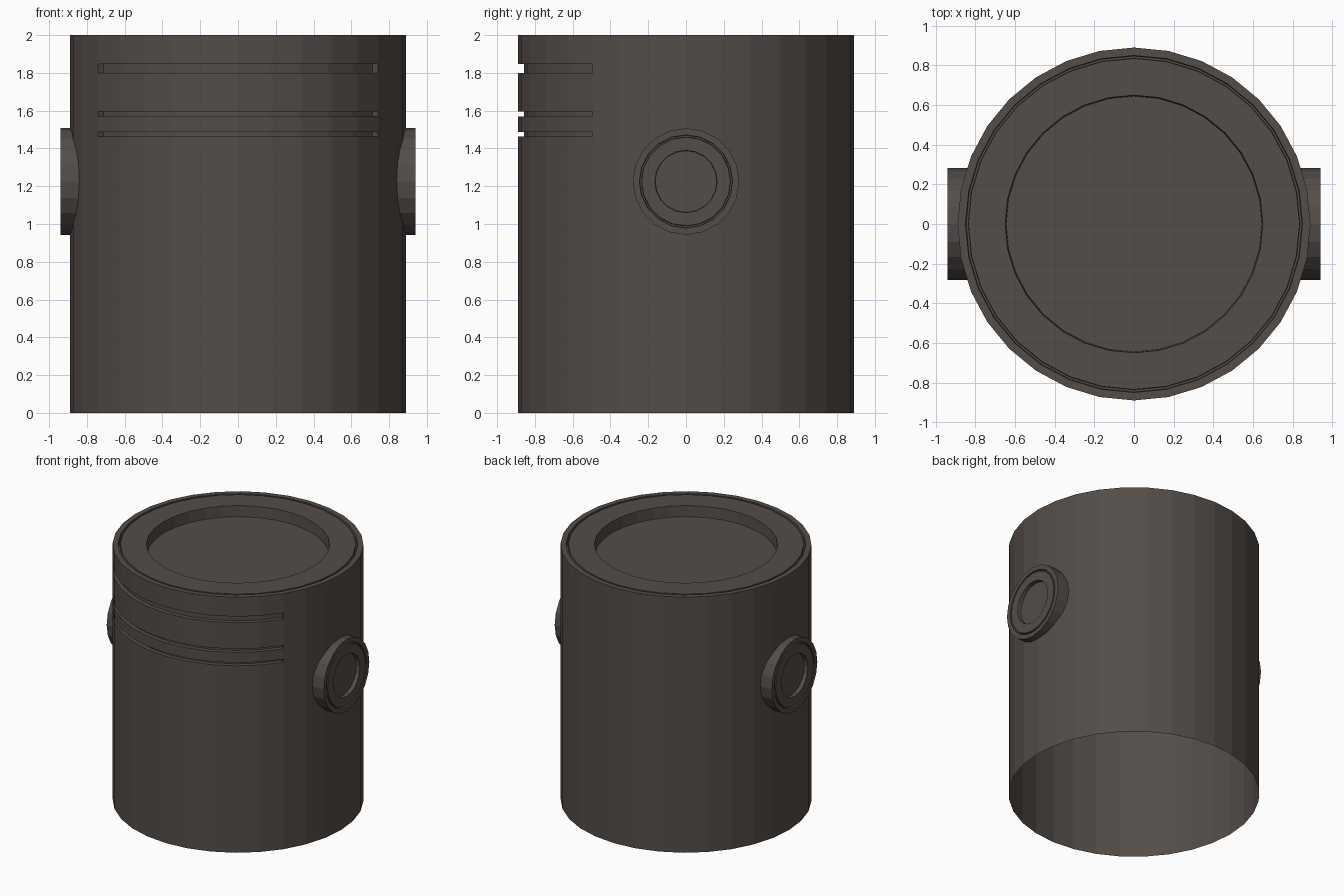
import bpy, bmesh, math
from mathutils import Matrix

if "Cube" in bpy.data.objects:
    bpy.data.objects.remove(bpy.data.objects["Cube"])

metal = bpy.data.materials.new("dark_brown_metal")
metal.diffuse_color = (0.088, 0.074, 0.066, 1)
metal.use_nodes = True
metal.node_tree.nodes["Principled BSDF"].inputs["Base Color"].default_value = metal.diffuse_color


def lathe(bm, profile, sides, cap_start=False, cap_end=True):
    """Revolve (radius, z) points round z; returns the face bands."""
    rings = []
    for r, z in profile:
        angles = [2 * math.pi * i / sides - math.pi / 2 for i in range(sides)]
        rings.append([bm.verts.new((r * math.cos(a), r * math.sin(a), z)) for a in angles])
    bands = []
    for lo, hi in zip(rings, rings[1:]):
        bands.append([bm.faces.new((lo[i], lo[(i + 1) % sides], hi[(i + 1) % sides], hi[i]))
                      for i in range(sides)])
    if cap_start:
        bm.faces.new(rings[0][::-1])
    if cap_end:
        bm.faces.new(rings[-1])
    return bands


def finish(bm, name):
    bm.normal_update()
    me = bpy.data.meshes.new(name)
    bm.to_mesh(me)
    bm.free()
    me.materials.append(metal)
    ob = bpy.data.objects.new(name, me)
    bpy.context.collection.objects.link(ob)
    return ob


# piston body: open skirt, dished crown with a fine groove near the rim
R = 0.89
grooves = [(1.463, 1.487), (1.568, 1.595), (1.80, 1.848)]
profile = [(R, 0)] + [(R, z) for g in grooves for z in g] + [
    (R, 2), (0.85, 2), (0.847, 1.97), (0.837, 1.97), (0.835, 2),
    (0.65, 2), (0.645, 1.915)]
bm = bmesh.new()
bands = lathe(bm, profile, 32)

# ring grooves, sunk into the front ten segments only
for k in (1, 3, 5):
    faces = bands[k][:5] + bands[k][-5:]
    new = bmesh.ops.extrude_face_region(bm, geom=faces)["geom"]
    for v in new:
        if isinstance(v, bmesh.types.BMVert):
            v.co.x *= 0.857 / R
            v.co.y *= 0.857 / R
    old = [f for f in faces if f.is_valid]
    if old:
        bmesh.ops.delete(bm, geom=old, context='FACES_ONLY')
finish(bm, "piston_body")

# cross pin: grooved, dished ends on both sides
end = [(0.282, 0.94), (0.247, 0.94), (0.245, 0.92), (0.237, 0.92),
       (0.235, 0.94), (0.165, 0.94), (0.163, 0.91)]
bm = bmesh.new()
lathe(bm, [(r, -z) for r, z in reversed(end)] + end, 20, cap_start=True)
bm.transform(Matrix.Translation((0, 0, 1.225)) @ Matrix.Rotation(math.pi / 2, 4, 'Y'))
finish(bm, "cross_pin")
